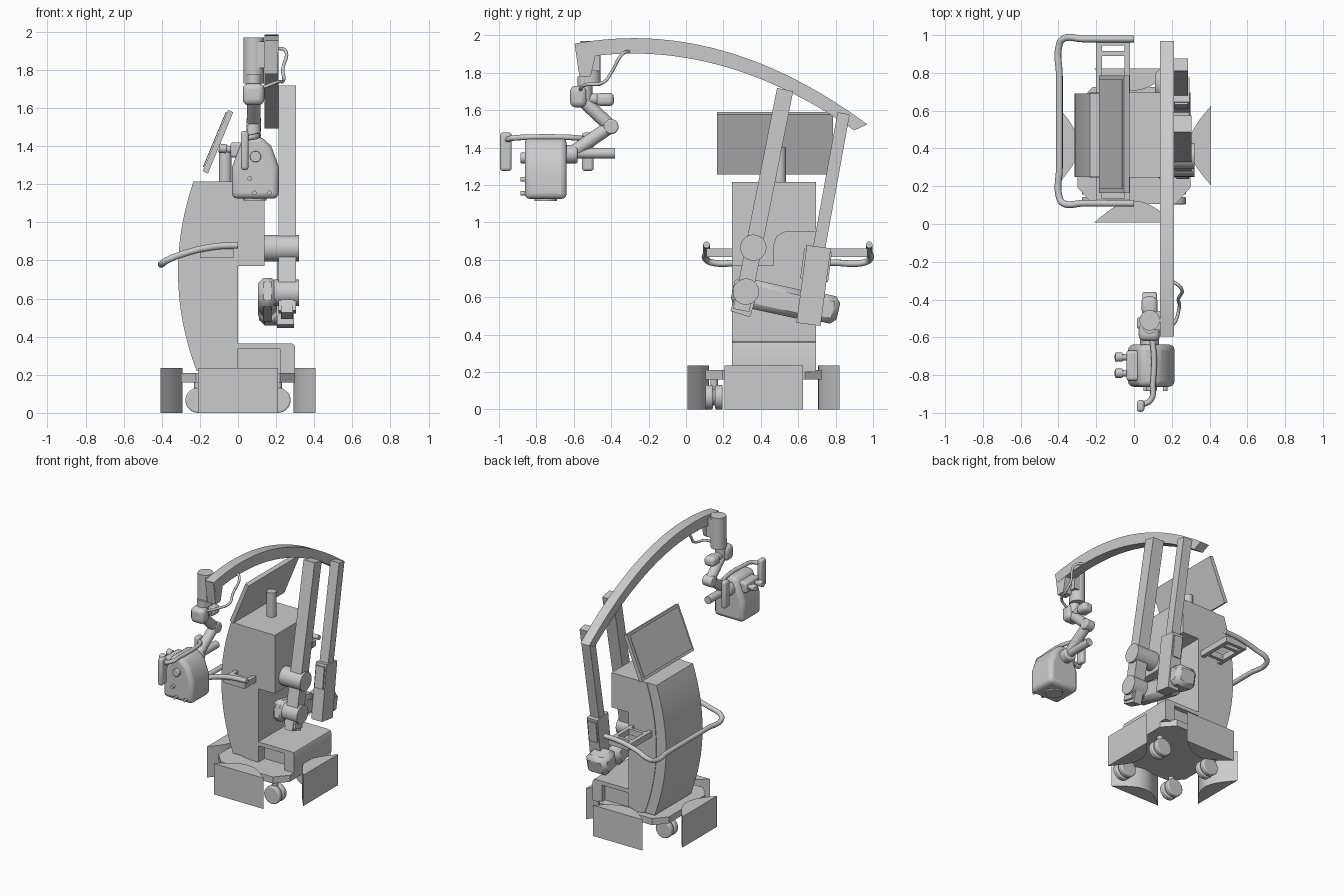
import bpy, bmesh, math
from mathutils import Vector

cube = bpy.data.objects.get("Cube")
if cube:
    bpy.data.objects.remove(cube, do_unlink=True)

grey = bpy.data.materials.new("light_grey")
grey.use_nodes = True
COLOR = (0.6, 0.6, 0.6, 1)
grey.diffuse_color = COLOR
grey.node_tree.nodes["Principled BSDF"].inputs["Base Color"].default_value = COLOR
parts = []


def finish(name, bm, bevel=0, segments=3):
    bmesh.ops.recalc_face_normals(bm, faces=bm.faces)
    mesh = bpy.data.meshes.new(name)
    bm.to_mesh(mesh)
    bm.free()
    obj = bpy.data.objects.new(name, mesh)
    bpy.context.collection.objects.link(obj)
    mesh.materials.append(grey)
    if bevel:
        mod = obj.modifiers.new("bevel", "BEVEL")
        mod.width, mod.segments = bevel, segments
    parts.append(obj)
    return obj


def prism(name, profile, axis, lo, hi, bevel=0, segments=3):
    """Extrude a 2D profile along one axis; the other two axes keep their order."""
    def place(p):
        c = list(p)
        c.insert("XYZ".index(axis), lo)
        return c
    bm = bmesh.new()
    face = bm.faces.new([bm.verts.new(place(p)) for p in profile])
    new = bmesh.ops.extrude_face_region(bm, geom=[face])["geom"]
    step = Vector([hi - lo if a == axis else 0 for a in "XYZ"])
    bmesh.ops.translate(bm, vec=step, verts=[v for v in new if isinstance(v, bmesh.types.BMVert)])
    return finish(name, bm, bevel, segments)


def box(name, x, y, z, bevel=0):
    return prism(name, [(x[0], y[0]), (x[1], y[0]), (x[1], y[1]), (x[0], y[1])], "Z", *z, bevel)


def beam(name, a, b, width, x, bevel=0, segments=3):
    """Straight bar between two (y, z) points, spanning the x range."""
    a, b = Vector(a), Vector(b)
    d = (b - a).normalized() * width / 2
    n = Vector((-d.y, d.x))
    return prism(name, [a + n, b + n, b - n, a - n], "X", *x, bevel, segments)


def cyl(name, a, b, r, bevel=0):
    a, b = Vector(a), Vector(b)
    bm = bmesh.new()
    bmesh.ops.create_cone(bm, cap_ends=True, segments=28, radius1=r, radius2=r, depth=(b - a).length)
    rot = (b - a).to_track_quat("Z", "Y").to_matrix()
    bmesh.ops.rotate(bm, matrix=rot, verts=bm.verts)
    bmesh.ops.translate(bm, vec=(a + b) / 2, verts=bm.verts)
    obj = finish(name, bm, bevel)
    if bevel:
        obj.modifiers["bevel"].limit_method = "ANGLE"
    return obj


def tube(name, points, r):
    curve = bpy.data.curves.new(name, "CURVE")
    curve.dimensions = "3D"
    curve.bevel_depth, curve.bevel_resolution = r, 3
    curve.resolution_u, curve.use_fill_caps = 8, True
    spline = curve.splines.new("BEZIER")
    spline.bezier_points.add(len(points) - 1)
    for p, co in zip(spline.bezier_points, points):
        p.co = co
        p.handle_left_type = p.handle_right_type = "AUTO"
    obj = bpy.data.objects.new(name, curve)
    bpy.context.collection.objects.link(obj)
    curve.materials.append(grey)


# Wheeled base: octagonal plate, four crescent fenders, twin casters
CY = 0.415
corner = [(0.3, 0.22), (0.22, 0.31), (-0.22, 0.31), (-0.3, 0.22)]
outline = [(x, CY + y) for x, y in corner] + [(x, CY - y) for x, y in reversed(corner)]
prism("base_plate", outline, "Z", 0.16, 0.21)
fenders = []
for i, side in enumerate(("left", "back", "right", "front")):
    arc = [(0.407 - 0.115 * math.cos(t * math.pi / 24), 0.21 * t / 12) for t in range(-12, 13)]
    c, s = math.cos(i * math.pi / 2), math.sin(i * math.pi / 2)
    pts = [(x * c - y * s, CY + x * s + y * c) for x, y in arc]
    fenders.append(prism("fender_" + side, pts, "Z", 0, 0.235))
for x in (-0.21, 0.21):
    for y in (0.15, 0.53):
        for k in (-0.026, 0.026):
            cyl("caster_wheel", (x, y + k - 0.02, 0.066), (x, y + k + 0.02, 0.066), 0.066, 0.008)
        cyl("caster_axle", (x, y - 0.03, 0.066), (x, y + 0.03, 0.066), 0.045)
        cyl("caster_stem", (x, y, 0.06), (x, y, 0.17), 0.02)

# Cart body: curved outer shell, core, upper cabinet and foot block
def shell_x(z):
    return -0.315 + 0.36 * (z - 0.74) ** 2

heights = [0.22 + i / 16 for i in range(17)]
heights[-1] = 1.215
outer = [(shell_x(z), z) for z in heights]
inner = [(shell_x(z) + 0.08, z) for z in heights]
prism("curved_shell", outer + inner[::-1], "Y", 0.25, 0.69)
prism("body_core", inner + [(0, 1.215), (0, 0.2)], "Y", 0.245, 0.695)
cabinet = [(0.245, 0.77), (0.47, 0.77), (0.47, 0.88), (0.485, 0.925), (0.53, 0.95),
           (0.695, 0.95), (0.695, 1.215), (0.245, 1.215)]
prism("upper_cabinet", cabinet, "X", 0, 0.14)
foot = [(0, 0.335), (0.22, 0.335), (0.22, 0.2), (0.3, 0.2), (0.3, 0.345),
        (0.294, 0.359), (0.28, 0.365), (0, 0.365)]
prism("foot_block", foot, "Y", 0.245, 0.695)
box("foot_recess", (0, 0.22), (0.32, 0.66), (0.2, 0.34))

# Tilted screen on its post
cyl("screen_post", (-0.067, 0.5, 1.2), (-0.067, 0.5, 1.4), 0.034)
tilted = [(-0.185, 1.27), (-0.052, 1.59), (-0.025, 1.578), (-0.158, 1.255)]
prism("screen", tilted, "Y", 0.165, 0.785)
face = [(-0.18, 1.29), (-0.06, 1.578), (-0.064, 1.58), (-0.184, 1.292)]
prism("screen_glass", face, "Y", 0.185, 0.765)

# Side handle and its carrier frame
loop = [(0, 0.88), (-0.13, 0.872), (-0.27, 0.84), (-0.375, 0.8)]
tube("handle", [(x, 0.11, z) for x, z in loop] + [(-0.395, 0.14, 0.785), (-0.395, 0.3, 0.785),
     (-0.395, 0.78, 0.785), (-0.395, 0.95, 0.785)] + [(x, 0.98, z) for x, z in loop[::-1]], 0.018)
for x in (-0.2, -0.05):
    box("carrier_rail", (x, x + 0.03), (0.11, 0.97), (0.815, 0.86))
for y in (0.11, 0.17, 0.73, 0.89, 0.945):
    box("carrier_crossbar", (-0.2, -0.02), (y, y + 0.025), (0.815, 0.86))

# Curved boom with a drop bracket at the front end
def boom_line(top, y0, y1):
    ys = [y0 + (y1 - y0) * i / 24 for i in range(25)]
    return [(y, top - 0.295 * (y + 0.28) ** 2) for y in ys]

prism("boom", boom_line(1.985, -0.595, 0.97) + boom_line(1.903, 0.9, -0.575), "X", 0.138, 0.212)
prism("boom_bracket", [(-0.595, 1.95), (-0.57, 1.78), (-0.51, 1.78), (-0.48, 1.91)], "X", 0.14, 0.21)

# Support arms and their joints
beam("front_arm", (0.53, 1.71), (0.295, 0.53), 0.088, (0.212, 0.305))
beam("front_arm_end", (0.33, 0.64), (0.29, 0.51), 0.11, (0.225, 0.29))
cyl("upper_pivot", (0.135, 0.36, 0.865), (0.32, 0.36, 0.865), 0.07)
cyl("lower_pivot", (0.19, 0.32, 0.63), (0.32, 0.32, 0.63), 0.07)
beam("rear_arm", (0.843, 1.583), (0.7, 0.8), 0.066, (0.212, 0.285))
beam("rear_arm_sleeve", (0.71, 0.87), (0.655, 0.455), 0.13, (0.205, 0.295))
beam("rear_sleeve_collar", (0.706, 0.85), (0.685, 0.69), 0.15, (0.215, 0.285))
beam("lower_link", (0.25, 0.64), (0.66, 0.55), 0.155, (0.105, 0.205), 0.03, 1)
beam("rear_motor", (0.66, 0.56), (0.815, 0.525), 0.15, (0.11, 0.285), 0.03, 1)

# Hanging column and folding wrist
HX = 0.083
cyl("column", (HX, -0.51, 1.73), (HX, -0.51, 1.97), 0.054)
box("column_mount", (0.08, 0.15), (-0.56, -0.46), (1.81, 1.95))
cyl("column_neck", (HX, -0.54, 1.66), (HX, -0.54, 1.78), 0.04)
box("wrist_block", (0.025, 0.138), (-0.62, -0.53), (1.615, 1.73), 0.03)
cyl("wrist_bar", (HX, -0.58, 1.66), (HX, -0.42, 1.66), 0.03)
box("wrist_cap", (0.04, 0.125), (-0.48, -0.385), (1.622, 1.692), 0.025)
cyl("wrist_link", (HX, -0.56, 1.66), (HX, -0.4, 1.51), 0.036, 0.01)
cyl("forearm_link", (HX, -0.4, 1.515), (HX, -0.62, 1.365), 0.036, 0.01)
cyl("elbow", (HX - 0.038, -0.4, 1.512), (HX + 0.038, -0.4, 1.512), 0.04, 0.01)
cyl("head_mount", (HX, -0.66, 1.365), (HX, -0.58, 1.365), 0.05, 0.01)
cyl("balance_bar", (HX, -0.6, 1.37), (HX, -0.38, 1.37), 0.028)
tube("cable", [(0.2, -0.3, 1.915), (0.25, -0.34, 1.9), (0.235, -0.4, 1.8),
               (0.24, -0.44, 1.75), (0.2, -0.54, 1.735), (0.11, -0.57, 1.7)], 0.009)

# Optical head with eyepieces, knobs and hand grips
profile = [(-0.032, 1.125), (0.215, 1.125), (0.215, 1.29), (0.175, 1.4), (0.12, 1.452),
           (0.03, 1.452), (-0.032, 1.29)]
prism("head", profile, "Y", -0.862, -0.638, 0.03)
box("eyepiece_block", (-0.04, 0.06), (-0.83, -0.67), (1.34, 1.42), 0.015)
for y in (-0.705, -0.79):
    cyl("eyepiece", (-0.06, y, 1.385), (0, y, 1.38), 0.018)
    cyl("eyecup", (-0.1, y, 1.39), (-0.06, y, 1.385), 0.024, 0.005)
cyl("front_dial", (0.092, -0.885, 1.345), (0.092, -0.85, 1.345), 0.029, 0.005)
for x, z in ((0.062, 1.23), (0.085, 1.155), (0.165, 1.155)):
    cyl("front_knob", (x, -0.885, z), (x, -0.85, z), 0.012)
cyl("lens", (0.09, -0.75, 1.115), (0.09, -0.75, 1.14), 0.06)
tube("grip_bar", [(0.035, -0.96, 1.44), (0.09, -0.93, 1.45), (0.1, -0.85, 1.455),
                  (0.1, -0.64, 1.455), (0.08, -0.57, 1.45), (0.035, -0.525, 1.44)], 0.015)
for y in (-0.963, -0.525):
    box("hand_grip", (0.015, 0.055), (y - 0.031, y + 0.031), (1.275, 1.48), 0.015)

# Shading
bpy.ops.object.select_all(action="DESELECT")
for obj in parts:
    obj.select_set(True)
bpy.context.view_layer.objects.active = parts[0]
bpy.ops.object.shade_smooth_by_angle(angle=math.radians(35))
bpy.ops.object.select_all(action="DESELECT")
for obj in fenders:
    obj.select_set(True)
bpy.context.view_layer.objects.active = fenders[0]
bpy.ops.object.shade_smooth()
bpy.ops.object.select_all(action="DESELECT")
